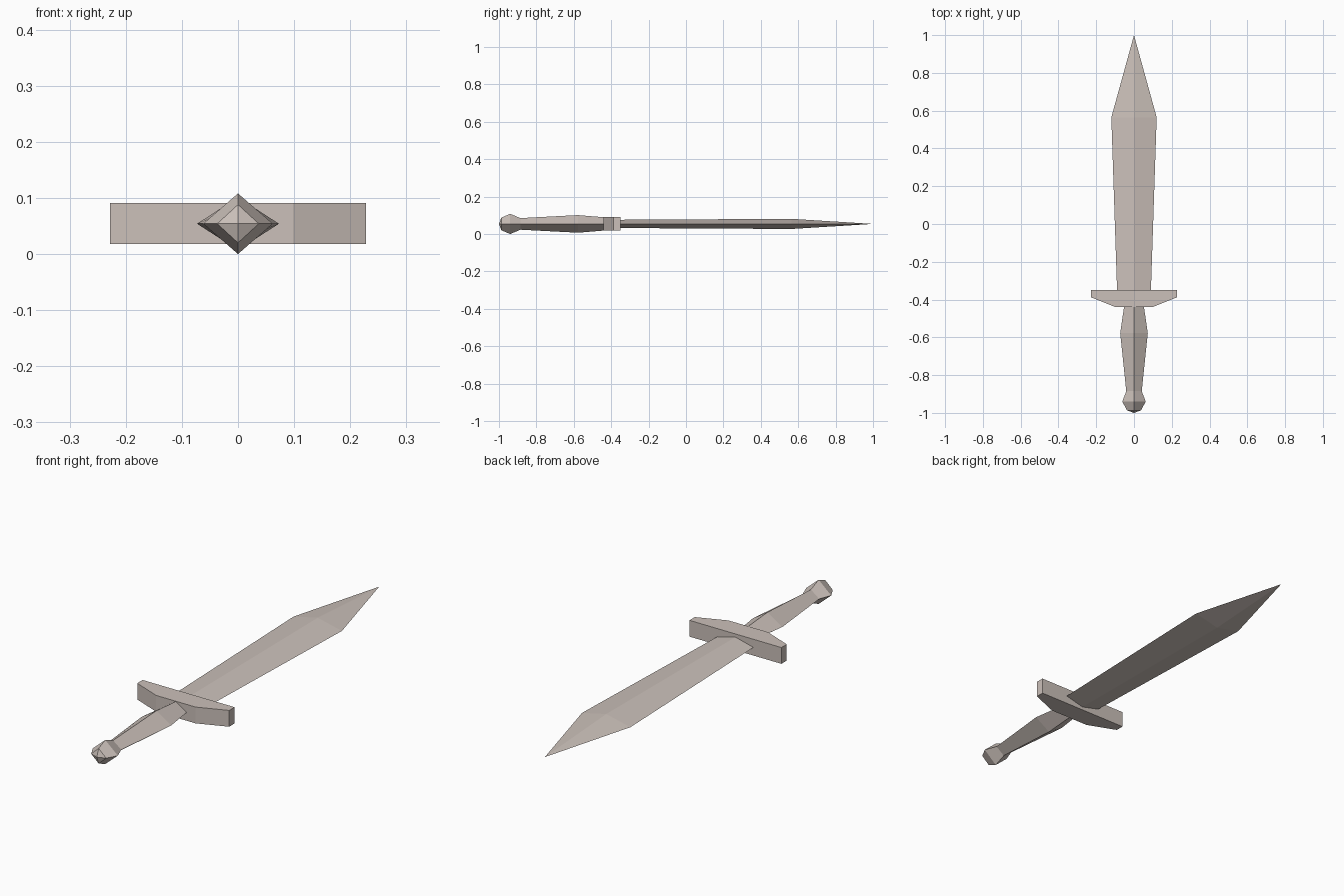
import bpy
import bmesh

cube = bpy.data.objects.get("Cube")
if cube:
    bpy.data.objects.remove(cube, do_unlink=True)

MID = 0.054  # height of the central plane

# Single warm grey colour
mat = bpy.data.materials.new("warm_grey")
mat.use_nodes = True
colour = (0.60, 0.53, 0.49, 1)
mat.diffuse_color = colour
mat.node_tree.nodes["Principled BSDF"].inputs["Base Color"].default_value = colour


def finish(name, bm):
    bmesh.ops.remove_doubles(bm, verts=bm.verts, dist=0.0001)
    bmesh.ops.recalc_face_normals(bm, faces=bm.faces)
    mesh = bpy.data.meshes.new(name)
    bm.to_mesh(mesh)
    bm.free()
    mesh.materials.append(mat)
    obj = bpy.data.objects.new(name, mesh)
    bpy.context.collection.objects.link(obj)


def diamond_loft(name, stations):
    """Join diamond sections given as (y, half width, half height); zero closes to a point."""
    bm = bmesh.new()
    rings = []
    for y, w, h in stations:
        if w == 0:
            rings.append([bm.verts.new((0, y, MID))] * 4)
        else:
            rings.append([bm.verts.new((x, y, MID + z))
                          for x, z in ((w, 0), (0, h), (-w, 0), (0, -h))])
    for a, b in zip(rings, rings[1:]):
        for i in range(4):
            j = (i + 1) % 4
            corners = list(dict.fromkeys((a[i], a[j], b[j], b[i])))
            bm.faces.new(corners)
    for ring in (rings[0], rings[-1]):
        if len(set(ring)) == 4:
            bm.faces.new(ring)
    finish(name, bm)


# Blade, widening to the shoulders then tapering to the tip
diamond_loft("blade", [(-0.37, 0.089, 0.022), (0.565, 0.12, 0.027), (1, 0, 0)])

# Grip with a swell near the guard
diamond_loft("grip", [(-0.885, 0.041, 0.031), (-0.578, 0.073, 0.047), (-0.42, 0.05, 0.034)])

# Faceted pommel with a shallow point
diamond_loft("pommel", [(-1, 0, 0), (-0.987, 0.037, 0.034),
                        (-0.94, 0.062, 0.054), (-0.885, 0.041, 0.031)])

# Crossguard: mirrored outline extruded upward
half = [(0.098, -0.44), (0.228, -0.388), (0.228, -0.35)]
outline = half + [(-x, y) for x, y in reversed(half)]
bm = bmesh.new()
base = bm.faces.new([bm.verts.new((x, y, MID - 0.0365)) for x, y in outline])
top = bmesh.ops.extrude_face_region(bm, geom=[base])
bmesh.ops.translate(bm, vec=(0, 0, 0.073),
                    verts=[v for v in top["geom"] if isinstance(v, bmesh.types.BMVert)])
finish("crossguard", bm)
